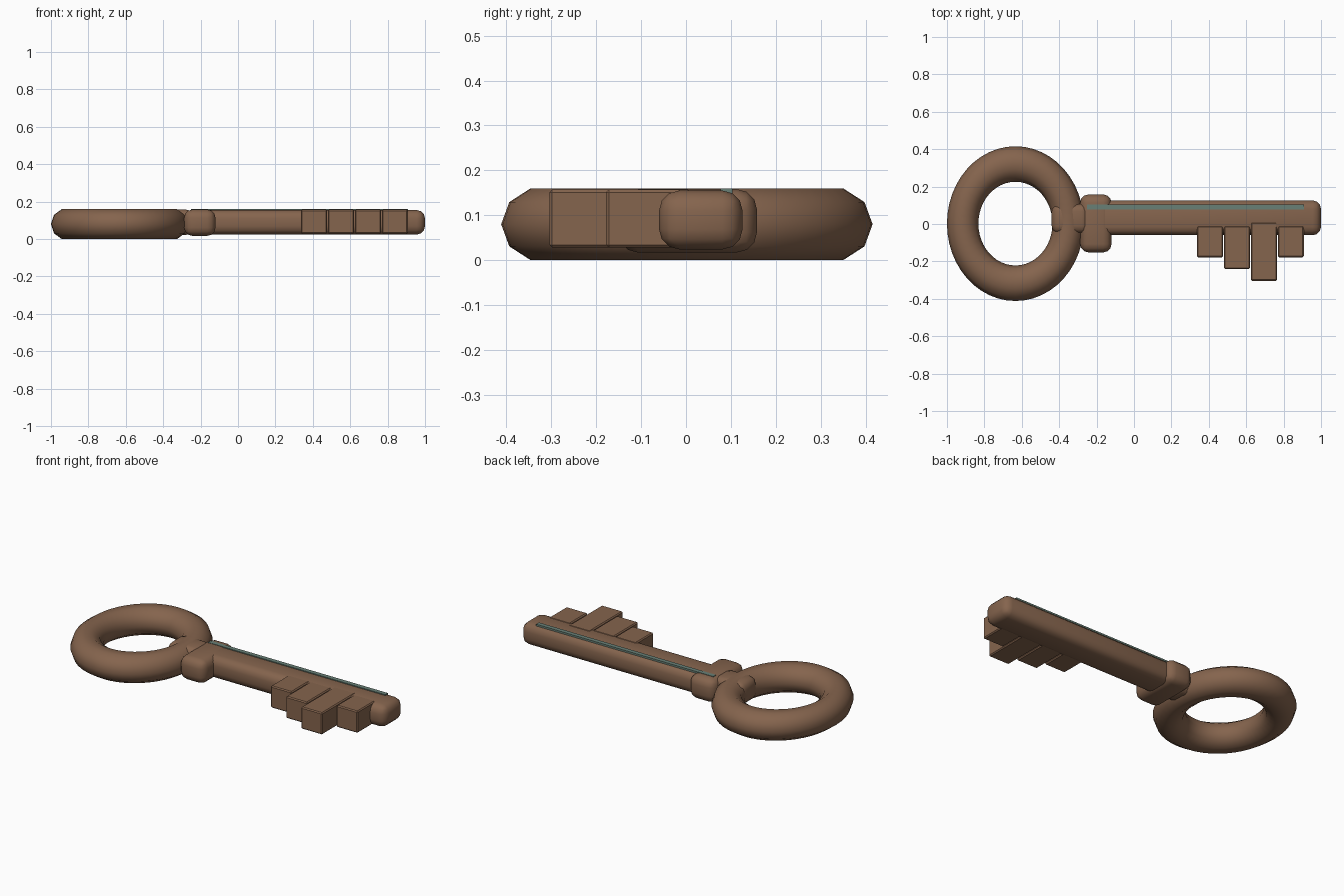
import bpy
import math
from mathutils import Matrix

cube = bpy.data.objects.get("Cube")
if cube:
    bpy.data.objects.remove(cube, do_unlink=True)


def material(name, rgb):
    mat = bpy.data.materials.new(name)
    mat.use_nodes = True
    mat.diffuse_color = (*rgb, 1)
    mat.node_tree.nodes["Principled BSDF"].inputs["Base Color"].default_value = (*rgb, 1)
    return mat


brown = material("aged brown metal", (0.235, 0.128, 0.075))
teal = material("grey green inlay", (0.14, 0.215, 0.18))


def smooth(obj, angle):
    bpy.ops.object.select_all(action="DESELECT")
    obj.select_set(True)
    bpy.context.view_layer.objects.active = obj
    bpy.ops.object.shade_smooth_by_angle(angle=math.radians(angle))


def box(name, x, y, z, mat, bevel=0, segments=3):
    """Rounded box from its (min, max) range on each axis."""
    bpy.ops.mesh.primitive_cube_add(size=1)
    obj = bpy.context.object
    obj.name = name
    size = [b - a for a, b in (x, y, z)]
    mid = [(a + b) / 2 for a, b in (x, y, z)]
    obj.data.transform(Matrix.Diagonal((*size, 1)))
    obj.location = mid
    obj.data.materials.append(mat)
    if bevel:
        mod = obj.modifiers.new("rounded edges", "BEVEL")
        mod.width = bevel
        mod.segments = segments
        bpy.ops.object.modifier_apply(modifier=mod.name)
        smooth(obj, 35)
    return obj


# Oval ring handle with a ten-sided section
bpy.ops.mesh.primitive_torus_add(major_radius=0.282, minor_radius=0.084,
                                 major_segments=48, minor_segments=10)
ring = bpy.context.object
ring.name = "ring_handle"
ring.data.transform(Matrix.Diagonal((1, 1.13, 1, 1)))
ring.location = (-0.634, 0.002, 0.08)
ring.data.materials.append(brown)
smooth(ring, 60)

# Neck, collar and shaft
box("neck", (-0.44, -0.24), (-0.05, 0.108), (0.022, 0.158), brown, 0.04)
box("collar", (-0.288, -0.12), (-0.152, 0.158), (0.017, 0.158), brown, 0.045)
box("shaft", (-0.27, 1.0), (-0.06, 0.126), (0.024, 0.155), brown, 0.045)

# Bit teeth
for i, (tip, root) in enumerate([(-0.178, -0.01), (-0.24, -0.01),
                                 (-0.304, 0.01), (-0.178, -0.01)]):
    start = 0.337 + i * 0.144
    box(f"tooth_{i + 1}", (start, start + 0.139), (tip, root),
        (0.028, 0.157), brown, 0.006, 1)

# Inlaid strip along the top edge of the shaft
box("inlay_strip", (-0.25, 0.91), (0.077, 0.103), (0.12, 0.16), teal)
